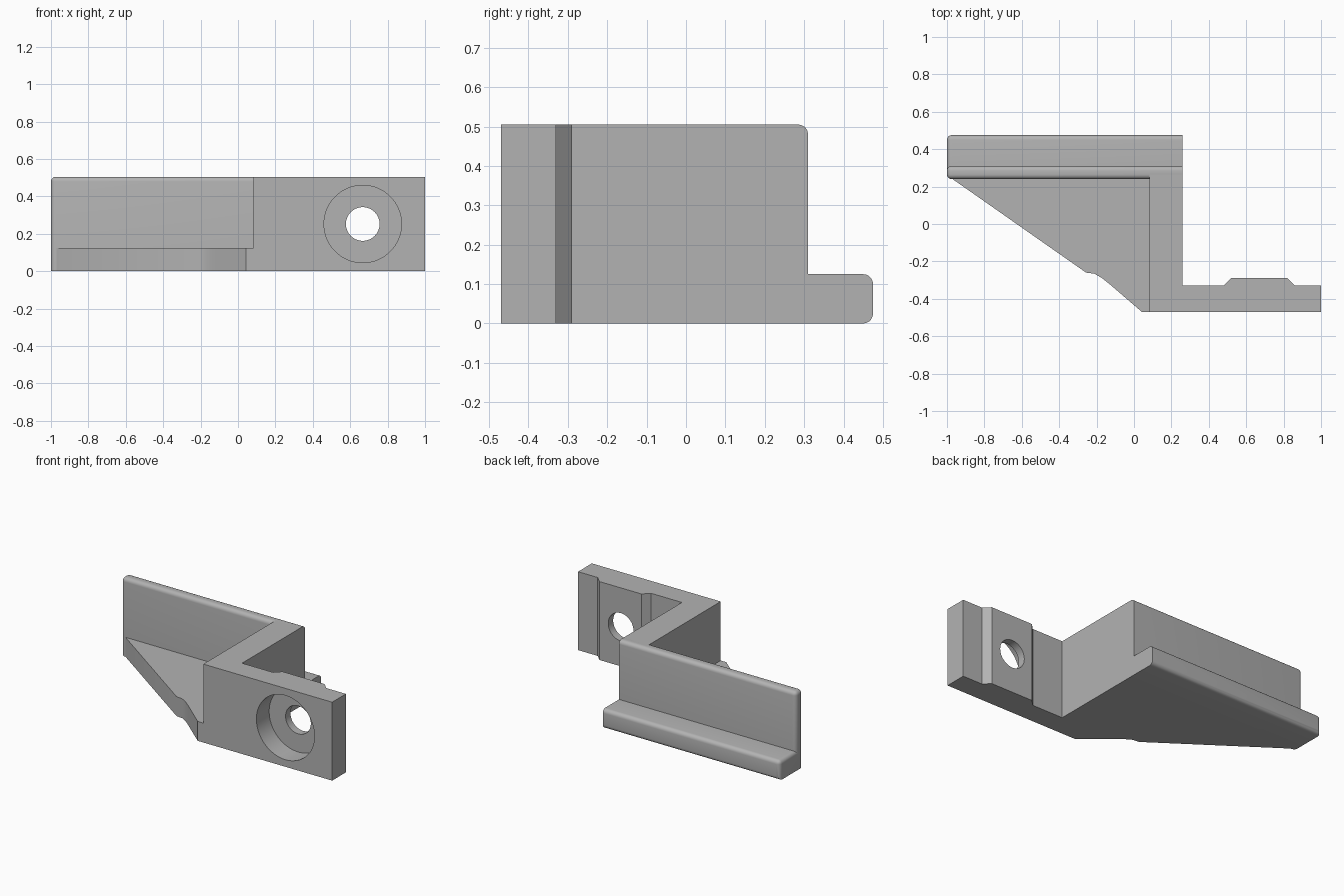
import bpy, bmesh, math
from mathutils import Vector

cube = bpy.data.objects.get("Cube")
if cube:
    bpy.data.objects.remove(cube, do_unlink=True)

HEIGHT, LEDGE = 0.505, 0.125
LEFT, RIGHT = -1.0, 0.26      # ends of the rail
FRONT, BACK = -0.47, 0.475

grey = bpy.data.materials.new("plain grey")
grey.use_nodes = True
grey.diffuse_color = (0.45, 0.45, 0.45, 1)
grey.node_tree.nodes["Principled BSDF"].inputs["Base Color"].default_value = grey.diffuse_color


def prism(name, points, direction, bevel_rule=None, radius=0.03):
    """Extrude a closed outline and round the edges picked by the rule."""
    bm = bmesh.new()
    face = bm.faces.new([bm.verts.new(p) for p in points])
    grown = bmesh.ops.extrude_face_region(bm, geom=[face])["geom"]
    moved = [v for v in grown if isinstance(v, bmesh.types.BMVert)]
    bmesh.ops.translate(bm, verts=moved, vec=Vector(direction))
    bmesh.ops.recalc_face_normals(bm, faces=bm.faces)
    if bevel_rule:
        edges = [e for e in bm.edges if bevel_rule(e)]
        bmesh.ops.bevel(bm, geom=edges, offset=radius, segments=5,
                        profile=0.5, affect='EDGES')
    mesh = bpy.data.meshes.new(name)
    bm.to_mesh(mesh)
    bm.free()
    obj = bpy.data.objects.new(name, mesh)
    bpy.context.collection.objects.link(obj)
    mesh.materials.append(grey)
    return obj


def activate(obj):
    bpy.ops.object.select_all(action='DESELECT')
    obj.select_set(True)
    bpy.context.view_layer.objects.active = obj


def bore(obj, radius, y0, y1):
    """Cut a round hole along y through the mounting tab."""
    bpy.ops.mesh.primitive_cylinder_add(
        vertices=64, radius=radius, depth=y1 - y0,
        location=(0.667, (y0 + y1) / 2, HEIGHT / 2), rotation=(math.pi / 2, 0, 0))
    cutter = bpy.context.object
    cutter.hide_render = True
    cutter.data.materials.append(grey)
    activate(obj)
    mod = obj.modifiers.new("hole", 'BOOLEAN')
    mod.operation, mod.solver, mod.object = 'DIFFERENCE', 'EXACT', cutter
    bpy.ops.object.modifier_apply(modifier=mod.name)
    bpy.data.objects.remove(cutter, do_unlink=True)


# Rail: upright plate with a low ledge behind it
def rail_edge(e):
    a, b = (v.co for v in e.verts)
    mid = (a + b) / 2
    if mid.x > RIGHT - 0.01 or mid.z < 0.001 and mid.y < BACK - 0.01:
        return False
    if abs(mid.y - 0.31) < 0.001 and mid.z < LEDGE + 0.01:
        return False      # inner corner stays sharp
    return True


outline = [(0.24, 0), (BACK, 0), (BACK, LEDGE), (0.31, LEDGE), (0.31, HEIGHT), (0.24, HEIGHT)]
rail = prism("rail", [(LEFT, y, z) for y, z in outline], (RIGHT - LEFT, 0, 0), rail_edge, 0.025)

# Bracket: web and mounting tab with a thickened pad
outline = [(0.082, FRONT), (1, FRONT), (1, -0.33), (0.86, -0.33), (0.82, -0.29), (0.52, -0.29),
           (0.48, -0.33), (RIGHT, -0.33), (RIGHT, 0.28), (0.082, 0.28)]
bracket = prism("bracket", [(x, y, 0) for x, y in outline], (0, 0, HEIGHT))
bore(bracket, 0.207, FRONT - 0.1, FRONT + 0.13)
bore(bracket, 0.09, FRONT - 0.1, 0)

# Gusset: thin sloping brace across the inner corner
outline = [(-0.97, 0.25), (-0.97, 0.24), (-0.256, -0.26), (-0.211, -0.266), (-0.17, -0.29),
           (-0.13, -0.322), (0.042, FRONT), (0.09, FRONT), (0.09, 0.25)]
gusset = prism("gusset", [(x, y, 0) for x, y in outline], (0, 0, LEDGE))

for part in (rail, bracket, gusset):
    activate(part)
    bpy.ops.object.shade_smooth_by_angle(angle=math.radians(30))
